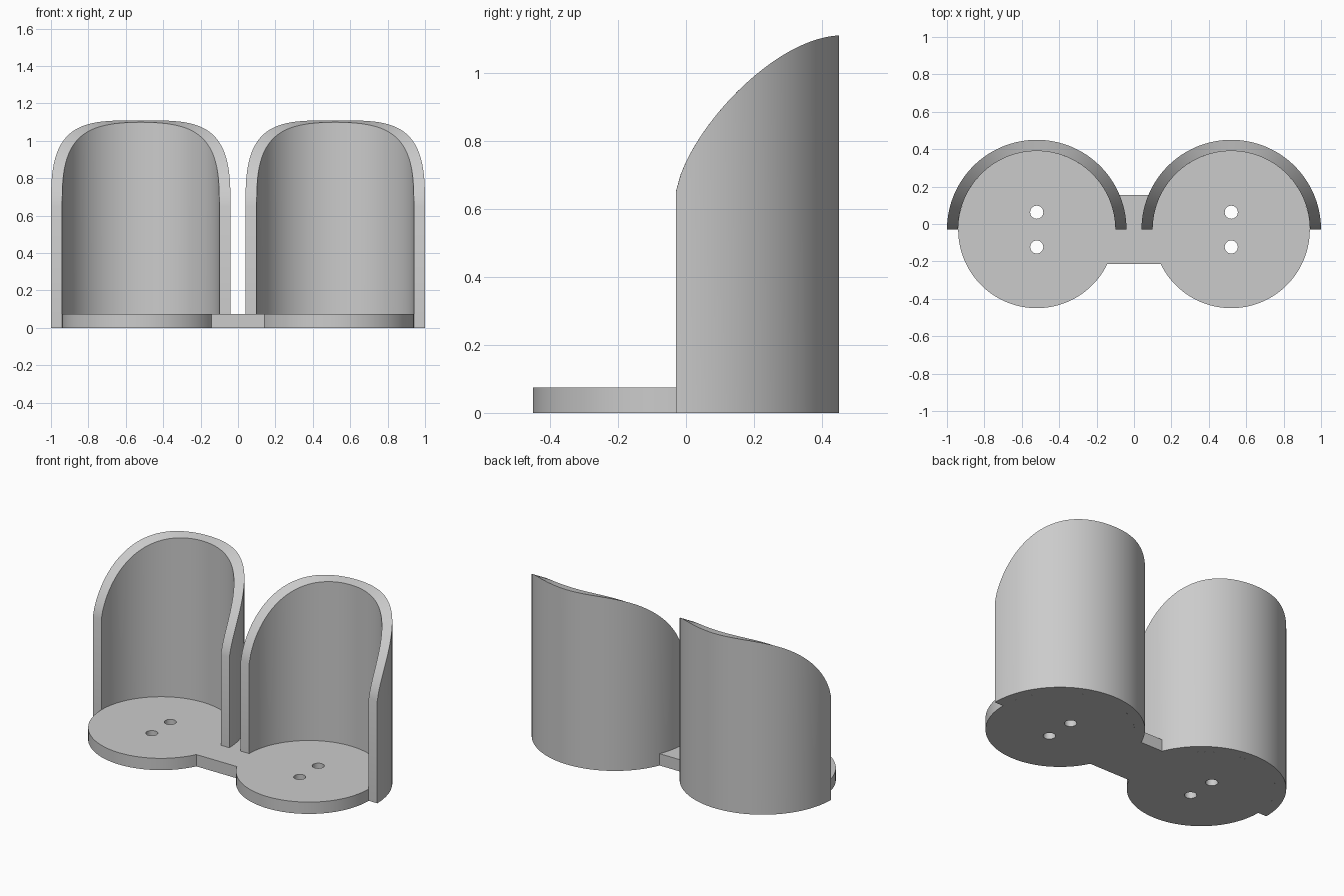
import bpy, bmesh
from math import sin, cos, pi, asin, radians
from mathutils import Vector
from mathutils.geometry import interpolate_bezier

CX, CY = 0.52, -0.03            # cup centres
R_IN, R_OUT = 0.42, 0.48        # wall radii
BASE_H, HALF_BRIDGE = 0.075, 0.185
HOLE_R, HOLE_DY = 0.035, 0.093

cube = bpy.data.objects.get("Cube")
if cube:
    bpy.data.objects.remove(cube)

# One plain grey
GREY = (0.6, 0.6, 0.6, 1)
mat = bpy.data.materials.new("plain grey")
mat.use_nodes = True
mat.diffuse_color = GREY
mat.node_tree.nodes["Principled BSDF"].inputs["Base Color"].default_value = GREY


def finish(obj):
    obj.data.materials.append(mat)
    bpy.ops.object.select_all(action='DESELECT')
    obj.select_set(True)
    bpy.context.view_layer.objects.active = obj
    if obj.type == 'CURVE':
        bpy.ops.object.convert(target='MESH')
    bpy.ops.object.shade_smooth_by_angle(angle=radians(30))


def arc(cx, cy, r, a0, a1, n):
    return [(cx + r * cos(a0 + (a1 - a0) * i / n),
             cy + r * sin(a0 + (a1 - a0) * i / n)) for i in range(n + 1)]


# Base plate: two discs joined by a bridge, with screw holes
def add_loop(curve, pts):
    spline = curve.splines.new('POLY')
    spline.points.add(len(pts) - 1)
    for p, (x, y) in zip(spline.points, pts):
        p.co = (x, y, 0, 1)
    spline.use_cyclic_u = True


curve = bpy.data.curves.new("base_plate", 'CURVE')
curve.dimensions = '2D'
curve.fill_mode = 'BOTH'
curve.extrude = BASE_H / 2
a = asin(HALF_BRIDGE / R_IN)
add_loop(curve, arc(CX, CY, R_IN, a - pi, pi - a, 96) + arc(-CX, CY, R_IN, a, 2 * pi - a, 96))
for side in (-1, 1):
    for dy in (-HOLE_DY, HOLE_DY):
        add_loop(curve, arc(side * CX, CY + dy, HOLE_R, 0, 2 * pi, 32)[:-1])
base = bpy.data.objects.new("base_plate", curve)
base.location.z = BASE_H / 2
bpy.context.collection.objects.link(base)
finish(base)

# Sloping top edge of the walls, height as a function of y
rim = interpolate_bezier(Vector((CY, 0.65)), Vector((0.0, 0.82)),
                         Vector((0.25, 1.10)), Vector((0.45, 1.11)), 100)


def rim_height(y):
    for p, q in zip(rim, rim[1:]):
        if y <= q.x:
            return p.y + (q.y - p.y) * max(0, y - p.x) / (q.x - p.x)
    return rim[-1].y


# Half-round walls behind each disc
def add_wall(name, cx, n=96):
    bm = bmesh.new()
    inner, outer = (arc(cx, CY, r, 0, pi, n) for r in (R_IN, R_OUT))
    rings = []
    for (xi, yi), (xo, yo) in zip(inner, outer):
        rings.append([bm.verts.new(co) for co in (
            (xi, yi, 0), (xo, yo, 0), (xo, yo, rim_height(yo)), (xi, yi, rim_height(yi)))])
    for r, s in zip(rings, rings[1:]):
        for k in range(4):
            j = (k + 1) % 4
            bm.faces.new((r[k], r[j], s[j], s[k]))
    bm.faces.new(rings[0])
    bm.faces.new(rings[-1])
    bmesh.ops.recalc_face_normals(bm, faces=bm.faces)
    mesh = bpy.data.meshes.new(name)
    bm.to_mesh(mesh)
    bm.free()
    obj = bpy.data.objects.new(name, mesh)
    bpy.context.collection.objects.link(obj)
    finish(obj)


add_wall("left_cup_wall", CX)
add_wall("right_cup_wall", -CX)
